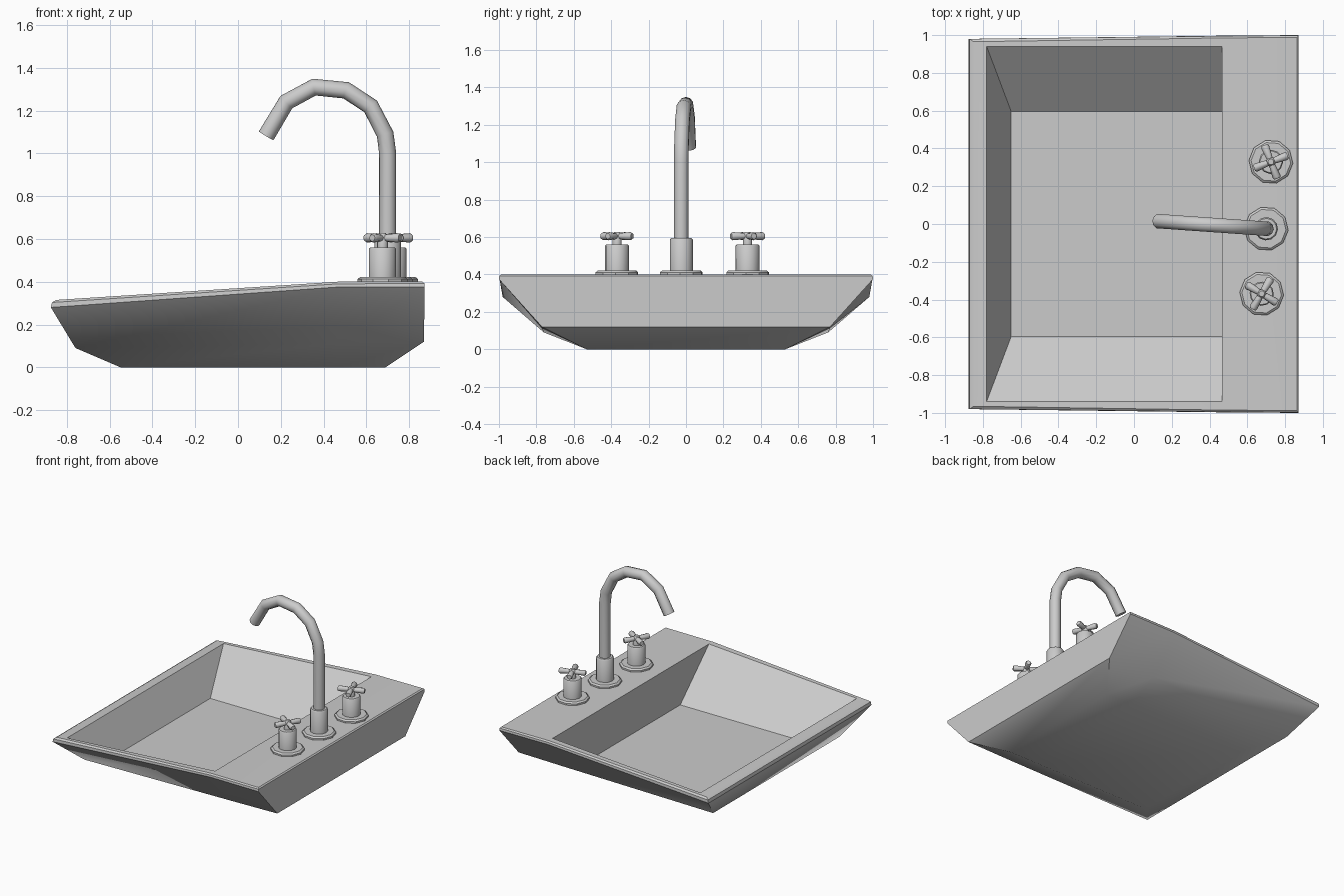
import bpy, bmesh
from math import radians, cos, sin, tau
from mathutils import Matrix, Vector

if "Cube" in bpy.data.objects:
    bpy.data.objects.remove(bpy.data.objects["Cube"])

# Tap set is slightly turned about the vertical axis
TAPS = Matrix.Translation((0.70, -0.025, 0)) @ Matrix.Rotation(radians(-4), 4, 'Z')


def finish(name, bm, angle=35, matrix=None):
    bmesh.ops.recalc_face_normals(bm, faces=bm.faces)
    me = bpy.data.meshes.new(name)
    bm.to_mesh(me)
    bm.free()
    ob = bpy.data.objects.new(name, me)
    bpy.context.collection.objects.link(ob)
    if matrix:
        ob.matrix_world = matrix
    bpy.ops.object.select_all(action='DESELECT')
    ob.select_set(True)
    bpy.context.view_layer.objects.active = ob
    bpy.ops.object.shade_smooth_by_angle(angle=radians(angle))
    return ob


def bridge(bm, a, b):
    n = len(a)
    for i in range(n):
        bm.faces.new((a[i], a[(i + 1) % n], b[(i + 1) % n], b[i]))


def lathe(bm, profile, sides, matrix=Matrix()):
    """Closed turned solid from (radius, height) pairs."""
    rings = [[bm.verts.new(matrix @ Vector((r * cos(tau * i / sides), r * sin(tau * i / sides), z)))
              for i in range(sides)] for r, z in profile]
    for a, b in zip(rings, rings[1:]):
        bridge(bm, a, b)
    bm.faces.new(rings[0])
    bm.faces.new(rings[-1])


# Basin: outer loops, each (x, y half-width, z) at front, kink and back
bm = bmesh.new()
levels = [
    [(-0.55, 0.53, 0.0), (0.465, 0.53, 0.0), (0.69, 0.53, 0.0)],
    [(-0.76, 0.76, 0.09), (0.465, 0.77, 0.113), (0.87, 0.77, 0.12)],
    [(-0.875, 0.98, 0.28), (0.465, 0.997, 0.375), (0.872, 1.0, 0.375)],
    [(-0.87, 0.98, 0.303), (0.465, 0.995, 0.39), (0.872, 0.998, 0.392)],
    [(-0.85, 0.965, 0.315), (0.465, 0.985, 0.40), (0.863, 0.988, 0.40)],
]
rings = [[bm.verts.new((x, -y, z)) for x, y, z in lv] +
         [bm.verts.new((x, y, z)) for x, y, z in reversed(lv)] for lv in levels]
for a, b in zip(rings, rings[1:]):
    bridge(bm, a, b)
bm.faces.new(rings[0])

# Bowl opening, sloped walls and flat floor
opening = [bm.verts.new(p) for p in ((-0.78, -0.94, 0.319), (0.465, -0.94, 0.40),
                                     (0.465, 0.94, 0.40), (-0.78, 0.94, 0.319))]
floor = [bm.verts.new((x, y, 0.068)) for x, y in ((-0.65, -0.595), (0.465, -0.595),
                                                  (0.465, 0.595), (-0.65, 0.595))]
bridge(bm, opening, floor)
bm.faces.new(floor)

# Rim strips and tap deck
t = rings[-1]
o = opening
bm.faces.new((t[0], t[1], o[1], o[0]))
bm.faces.new((t[1], t[2], t[3], t[4], o[2], o[1]))
bm.faces.new((t[4], t[5], o[3], o[2]))
bm.faces.new((t[5], t[0], o[0], o[3]))
finish("basin", bm, 39)

# Base plates under the spout and both handles
for name, y in (("left", 0.355), ("right", -0.345), ("spout", 0)):
    bm = bmesh.new()
    lathe(bm, [(0.117, 0.395), (0.117, 0.412), (0.105, 0.422)], 10)
    finish(name + "_base_plate", bm, 30, TAPS @ Matrix.Translation((0, y, 0)))

# Spout collar
bm = bmesh.new()
lathe(bm, [(0.062, 0.41), (0.062, 0.585), (0.055, 0.595)], 12)
finish("spout_collar", bm, 35, TAPS)

# Tap handles: body, neck and cross grip
for name, y, turn in (("left", 0.355, 25), ("right", -0.345, 63)):
    bm = bmesh.new()
    lathe(bm, [(0.064, 0.41), (0.064, 0.553), (0.058, 0.56), (0.025, 0.56),
               (0.025, 0.615), (0.015, 0.627)], 12)
    for k in range(4):
        arm = (Matrix.Translation((0, 0, 0.605)) @ Matrix.Rotation(radians(turn + 90 * k), 4, 'Z')
               @ Matrix.Rotation(radians(90), 4, 'Y'))
        lathe(bm, [(0.015, 0.0), (0.022, 0.085), (0.016, 0.095)], 8, arm)
    finish(name + "_tap_handle", bm, 46, TAPS @ Matrix.Translation((0, y, 0)))

# Gooseneck spout: swept tube
path = [(0, 0.56), (0, 1.0), (-0.012, 1.09), (-0.08, 1.22), (-0.195, 1.295),
        (-0.345, 1.31), (-0.475, 1.24), (-0.57, 1.082)]
cu = bpy.data.curves.new("spout", 'CURVE')
cu.dimensions = '3D'
cu.bevel_depth = 0.04
cu.bevel_resolution = 3
cu.use_fill_caps = True
sp = cu.splines.new('POLY')
sp.points.add(len(path) - 1)
for p, (x, z) in zip(sp.points, path):
    p.co = (x, 0, z, 1)
ob = bpy.data.objects.new("spout", cu)
bpy.context.collection.objects.link(ob)
ob.matrix_world = TAPS
bpy.ops.object.select_all(action='DESELECT')
ob.select_set(True)
bpy.context.view_layer.objects.active = ob
bpy.ops.object.convert(target='MESH')
bpy.ops.object.shade_smooth_by_angle(angle=radians(40))
